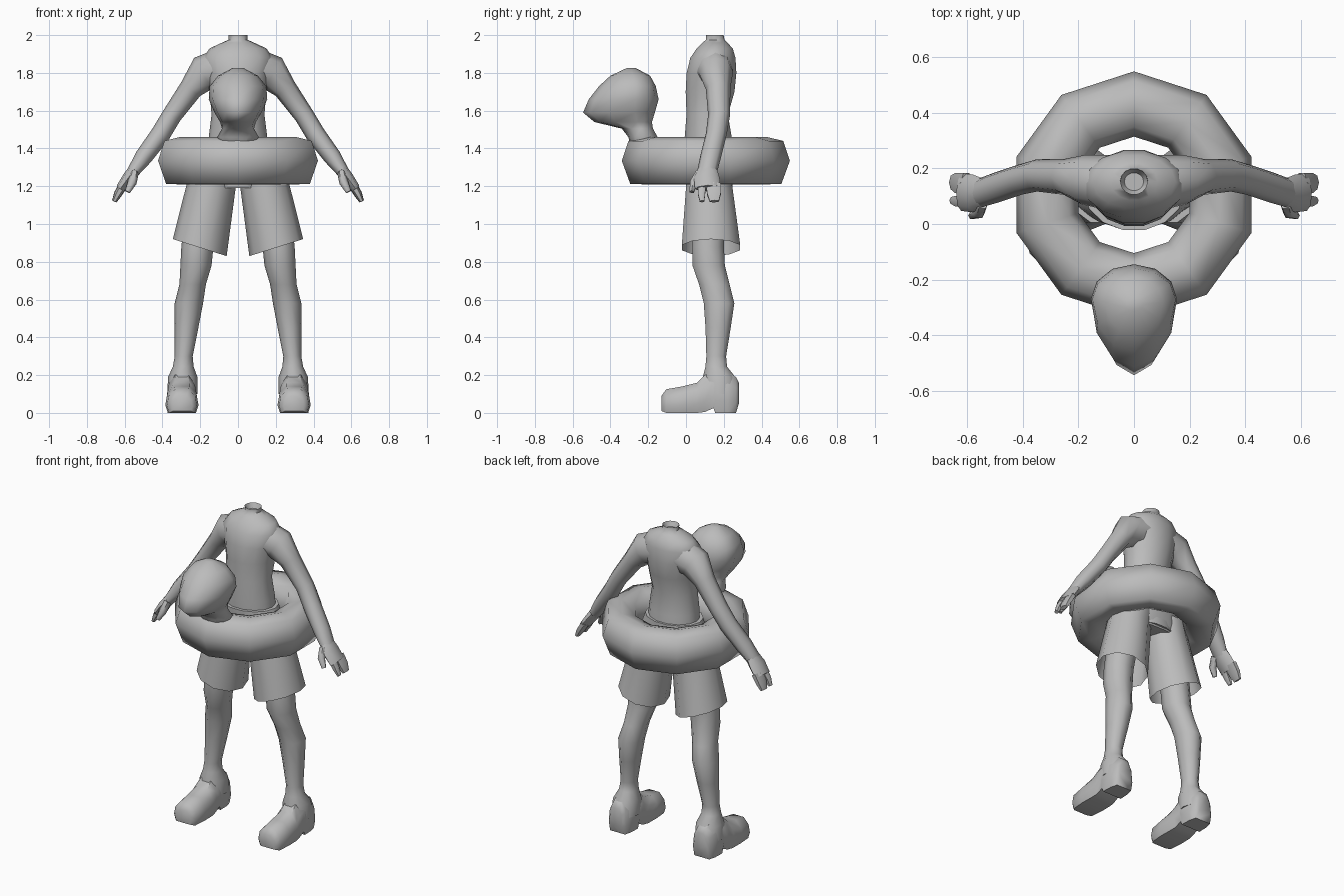
import bpy, bmesh, math
from mathutils import Vector

grey = bpy.data.materials.new("plain grey")
grey.diffuse_color = (0.5, 0.5, 0.5, 1)


def loft(name, rings, caps=(True, True), wrap=False, mirror=False, angle=60):
    """Skin a list of equal-length point rings."""
    bm = bmesh.new()
    vs = [[bm.verts.new(p) for p in ring] for ring in rings]
    n = len(vs[0])
    for i in range(len(vs) if wrap else len(vs) - 1):
        a, b = vs[i], vs[(i + 1) % len(vs)]
        for k in range(n):
            bm.faces.new((a[k], a[(k + 1) % n], b[(k + 1) % n], b[k]))
    if not wrap:
        if caps[0]:
            bm.faces.new(vs[0][::-1])
        if caps[1]:
            bm.faces.new(vs[-1])
    bmesh.ops.recalc_face_normals(bm, faces=bm.faces)
    me = bpy.data.meshes.new(name)
    bm.to_mesh(me)
    bm.free()
    me.materials.append(grey)
    ob = bpy.data.objects.new(name, me)
    bpy.context.collection.objects.link(ob)
    bpy.ops.object.select_all(action='DESELECT')
    ob.select_set(True)
    bpy.context.view_layer.objects.active = ob
    bpy.ops.object.shade_smooth_by_angle(angle=math.radians(angle))
    if mirror:
        m = ob.modifiers.new("mirror", 'MIRROR')
        m.use_mirror_merge = False
    return ob


def slab(z, x0, x1, y0, y1, n=10, widest=None):
    """Horizontal oval ring; widest sets the y of its greatest width."""
    cx, hx = (x0 + x1) / 2, (x1 - x0) / 2
    cy = (y0 + y1) / 2 if widest is None else widest
    ring = []
    for k in range(n):
        t = 2 * math.pi * k / n
        s = math.sin(t)
        ring.append(Vector((cx + hx * math.cos(t), cy + s * ((y1 - cy) if s > 0 else (cy - y0)), z)))
    return ring


def tube(path, n=8):
    """Rings square to a path of (x, y, z, thickness across, depth in y)."""
    pts = [Vector(p[:3]) for p in path]
    rings = []
    for i, p in enumerate(path):
        d = (pts[min(i + 1, len(pts) - 1)] - pts[max(i - 1, 0)]).normalized()
        u = d.cross(Vector((0, 1, 0))).normalized()
        v = u.cross(d)
        rings.append([pts[i] + u * p[3] * math.cos(2 * math.pi * k / n)
                      + v * p[4] * math.sin(2 * math.pi * k / n) for k in range(n)])
    return rings


# torso with a hollow neck stub
torso = [(1.20, .17, .01, .25), (1.46, .155, -.01, .245), (1.58, .14, 0, .225), (1.70, .15, -.005, .26),
         (1.80, .17, 0, .27), (1.88, .185, .02, .265), (1.93, .15, .055, .25), (1.96, .085, .085, .22),
         (1.975, .05, .105, .205), (2.0, .05, .105, .20), (1.97, .035, .12, .185)]
loft("torso", [slab(z, -h, h, a, b, 14) for z, h, a, b in torso])

# arms
loft("arm", tube([(.09, .15, 1.82, .11, .10), (.18, .16, 1.80, .095, .09), (.25, .17, 1.715, .062, .065),
                  (.35, .175, 1.575, .052, .058), (.41, .16, 1.475, .052, .055),
                  (.50, .13, 1.355, .047, .055), (.56, .11, 1.27, .032, .052)]), mirror=True)

# hands: palm, outer fingers, front finger, thumb
loft("palm", tube([(.54, .115, 1.30, .032, .048), (.58, .11, 1.245, .032, .068),
                   (.62, .115, 1.19, .026, .068)]), mirror=True)
loft("fingers", tube([(.605, .145, 1.21, .024, .045), (.635, .148, 1.16, .022, .042),
                      (.655, .15, 1.12, .013, .028)], 6), mirror=True)
loft("front_finger", tube([(.605, .085, 1.21, .022, .026), (.635, .082, 1.16, .02, .022),
                           (.655, .085, 1.12, .012, .014)], 6), mirror=True)
loft("thumb", tube([(.55, .075, 1.27, .024, .028), (.56, .04, 1.22, .024, .022),
                    (.585, .03, 1.17, .014, .014)], 6), mirror=True)

# shorts: waist and two flared open legs with slanted hems
loft("shorts_waist", [slab(z, -h, h, a, b, 14) for z, h, a, b in
                      [(1.19, .24, .02, .235), (1.25, .245, 0, .25), (1.33, .21, -.02, .26),
                       (1.41, .18, -.025, .26)]])
hem = slab(0, .06, .345, -.03, .295)
for p in hem:
    p.z = .83 + .09 * (p.x - .06) / .285
loft("shorts_leg", [slab(1.30, .0, .24, 0, .25), slab(1.21, .01, .272, -.005, .25), hem],
     caps=(True, False), mirror=True)

# legs
legs = [(1.05, .10, .28, .03, .21), (.88, .13, .30, .03, .205), (.78, .14, .305, .03, .21),
        (.68, .17, .31, .065, .235), (.58, .185, .335, .09, .26), (.45, .21, .335, .10, .24),
        (.30, .24, .335, .105, .215), (.245, .235, .345, .10, .22), (.19, .215, .37, .085, .265),
        (.10, .215, .375, .08, .28)]
loft("leg", [slab(*r) for r in legs], mirror=True)

# shoes, skinned from toe to heel with a raised arch
shoe = [(-.13, .01, .09, .055), (-.105, 0, .125, .08), (-.02, 0, .14, .088), (.06, 0, .16, .086),
        (.10, .005, .20, .08), (.145, .025, .215, .078), (.155, 0, .215, .078), (.22, 0, .215, .075),
        (.265, 0, .19, .062), (.28, .05, .16, .045)]
section = [(.85, 0), (1, .3), (.88, .7), (.45, 1), (-.45, 1), (-.88, .7), (-1, .3), (-.85, 0)]
loft("shoe", [[Vector((.297 + h * u, y, a + (b - a) * v)) for u, v in section] for y, a, b, h in shoe],
     mirror=True, angle=50)

# swim ring: ten-sided hoop
profile = [(.12, 1.335), (.085, 1.44), (0, 1.46), (-.08, 1.435), (-.115, 1.335), (-.08, 1.235),
           (0, 1.21), (.075, 1.212)]
hoop = []
for i in range(10):
    t = math.pi / 2 + i * math.pi / 5
    hoop.append([Vector(((.325 + r) * math.cos(t), .105 + (.325 + r) * math.sin(t), z)) for r, z in profile])
loft("swim_ring", hoop, wrap=True, angle=75)

# bird head on the front of the ring
bird = [(1.36, .03, -.28, -.18, -.24), (1.46, .11, -.305, -.15, -.23), (1.505, .085, -.34, -.175, -.24),
        (1.54, .095, -.485, -.18, -.26), (1.59, .125, -.545, -.165, -.27), (1.66, .155, -.515, -.145, -.27),
        (1.73, .15, -.46, -.16, -.27), (1.785, .105, -.40, -.19, -.28), (1.825, .03, -.315, -.265, -.29)]
loft("bird_head", [slab(z, -h, h, a, b, 12, w) for z, h, a, b, w in bird], angle=75)
